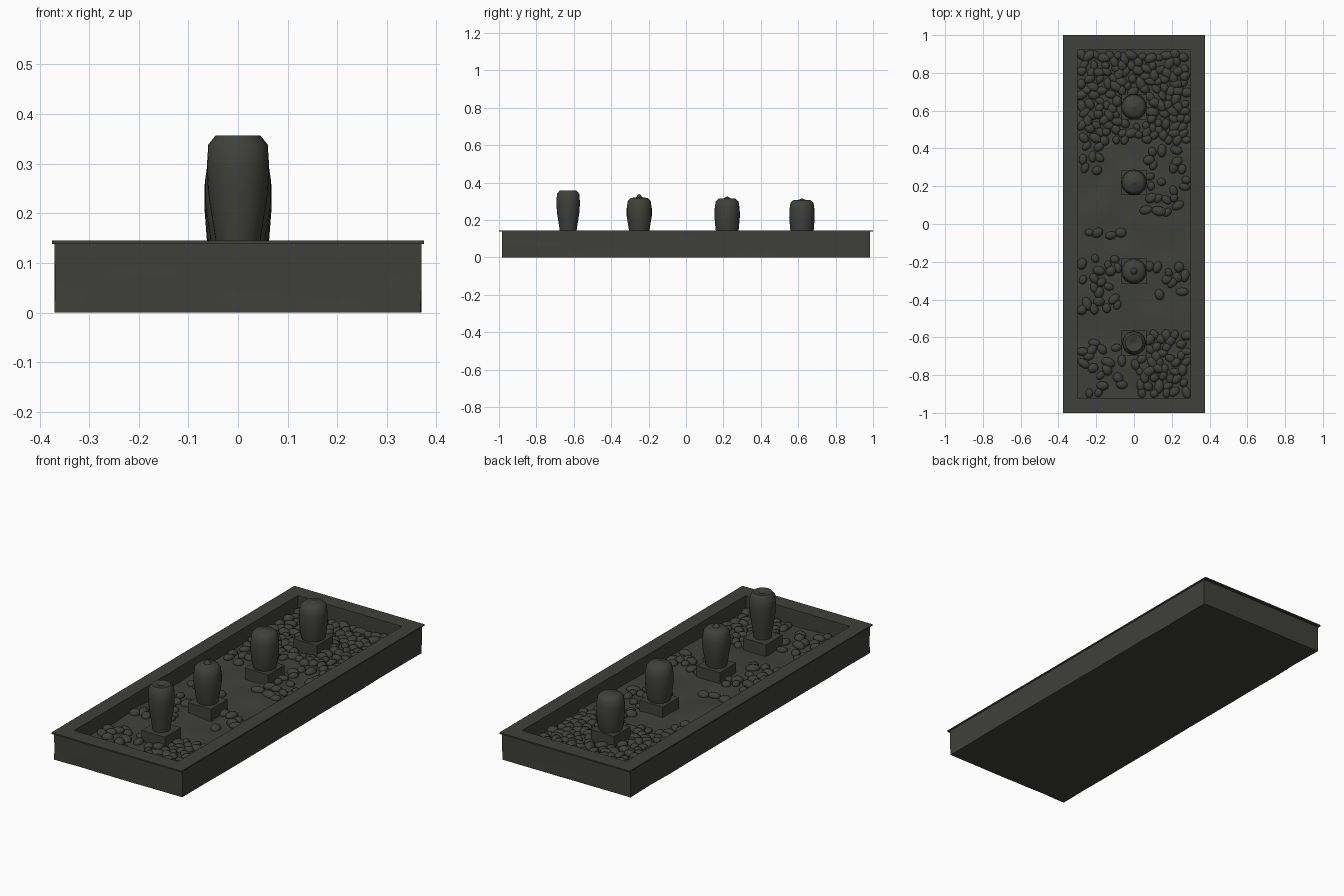
import bpy, bmesh, math, random
from mathutils import Vector, Matrix, noise

old = bpy.data.objects.get("Cube")
if old:
    bpy.data.objects.remove(old)
random.seed(4)

stone = bpy.data.materials.new("dark_olive_stone")
stone.use_nodes = True
COLOUR = (0.05, 0.05, 0.043, 1)
stone.diffuse_color = COLOUR
stone.node_tree.nodes["Principled BSDF"].inputs["Base Color"].default_value = COLOUR


def finish(name, bm, angle=None):
    """Turn a bmesh into a named object, optionally smooth shaded."""
    mesh = bpy.data.meshes.new(name)
    bm.to_mesh(mesh)
    bm.free()
    obj = bpy.data.objects.new(name, mesh)
    bpy.context.collection.objects.link(obj)
    mesh.materials.append(stone)
    if angle:
        bpy.ops.object.select_all(action="DESELECT")
        obj.select_set(True)
        bpy.context.view_layer.objects.active = obj
        bpy.ops.object.shade_smooth_by_angle(angle=math.radians(angle))
    return obj


def box(name, centre, size):
    bm = bmesh.new()
    place = Matrix.Translation(centre) @ Matrix.Diagonal((*size, 1))
    bmesh.ops.create_cube(bm, size=1, matrix=place)
    return finish(name, bm)


def ground(x, y):
    """Gently uneven height of the bed."""
    return 0.065 + 0.012 * noise.noise(Vector((x * 6, y * 6, 0)))


# Trough body: open-topped box with slightly hewn sides
bm = bmesh.new()
bmesh.ops.create_cube(bm, size=1, matrix=Matrix.Translation((0, 0, 0.07))
                      @ Matrix.Diagonal((0.74, 1.97, 0.14, 1)))
bmesh.ops.delete(bm, geom=[f for f in bm.faces if f.normal.z > 0.5], context="FACES")
bmesh.ops.subdivide_edges(bm, edges=bm.edges[:], cuts=11, use_grid_fill=True)
for v in bm.verts:
    dent = 0.006 * abs(noise.noise(v.co * 7)) * (1 - v.co.z / 0.14)
    if abs(v.co.x) > 0.369:
        v.co.x -= math.copysign(dent, v.co.x)
    if abs(v.co.y) > 0.984:
        v.co.y -= math.copysign(dent, v.co.y)
finish("trough_body", bm, 40)

# Flat rim with a thin overhang, continuing down as the inner walls
bm = bmesh.new()
loops = []
for hx, hy, z in ((0.36, 0.975, 0.138), (0.375, 1, 0.138), (0.375, 1, 0.145),
                  (0.30, 0.92, 0.145), (0.30, 0.92, 0.04)):
    loops.append([bm.verts.new((sx * hx, sy * hy, z))
                  for sx, sy in ((-1, -1), (1, -1), (1, 1), (-1, 1))])
for low, high in zip(loops, loops[1:]):
    for i in range(4):
        j = (i + 1) % 4
        bm.faces.new((low[i], low[j], high[j], high[i]))
finish("trough_rim", bm)

# Uneven bed inside the trough
bm = bmesh.new()
bmesh.ops.create_grid(bm, x_segments=24, y_segments=72, size=1,
                      matrix=Matrix.Diagonal((0.302, 0.922, 1, 1)))
for v in bm.verts:
    v.co.z = ground(v.co.x, v.co.y)
finish("bed", bm, 60)

# Four plinths, each carrying a rounded jar
# jar: y position, body top, finial top, radii from foot to crown
JARS = (
    (-0.63, 0.357, 0.357, (0.042, 0.047, 0.060, 0.063, 0.060, 0.045)),
    (-0.25, 0.318, 0.338, (0.050, 0.056, 0.067, 0.067, 0.061, 0.045)),
    (0.22, 0.314, 0.326, (0.054, 0.062, 0.068, 0.067, 0.061, 0.045)),
    (0.62, 0.306, 0.316, (0.056, 0.063, 0.068, 0.067, 0.062, 0.046)),
)
LEVELS = (0, 0.15, 0.5, 0.72, 0.92, 1)
FOOT = 0.122
for n, (y, top, tip, radii) in enumerate(JARS, 1):
    box(f"plinth_{n}", (0, y, 0.08), (0.134, 0.134, 0.086))
    profile = [(0, FOOT)] + [(r, FOOT + t * (top - FOOT)) for r, t in zip(radii, LEVELS)]
    if tip > top:
        profile += [(0.018, top + 0.002), (0.008, tip - 0.004), (0, tip)]
    else:
        profile += [(0.02, top), (0.014, top - 0.006), (0, top - 0.006)]
    bm = bmesh.new()
    verts = [bm.verts.new((r, 0, z)) for r, z in profile]
    edges = [bm.edges.new(pair) for pair in zip(verts, verts[1:])]
    bmesh.ops.spin(bm, geom=verts + edges, cent=(0, 0, 0), axis=(0, 0, 1),
                   angle=math.tau, steps=28)
    bmesh.ops.remove_doubles(bm, verts=bm.verts[:], dist=0.0002)
    bmesh.ops.recalc_face_normals(bm, faces=bm.faces[:])
    finish(f"jar_{n}", bm, 50).location = (0, y, 0)

# Rounded pebbles scattered by area: x range, y range, number
AREAS = (
    (-0.28, 0.28, 0.44, 0.90, 190),
    (-0.28, -0.18, 0.27, 0.44, 7),
    (0.05, 0.28, 0.05, 0.40, 22),
    (-0.28, -0.06, -0.08, -0.03, 4),
    (-0.28, -0.08, -0.48, -0.18, 20),
    (0.08, 0.28, -0.38, -0.20, 10),
    (-0.28, 0.02, -0.90, -0.62, 18),
    (0.03, 0.28, -0.90, -0.58, 42),
)
bm = bmesh.new()
placed = []
for x0, x1, y0, y1, count in AREAS:
    tries = 0
    wanted = len(placed) + count
    while len(placed) < wanted and tries < 3000:
        tries += 1
        spot = Vector((random.uniform(x0, x1), random.uniform(y0, y1)))
        on_plinth = any(abs(spot.x) < 0.08 and abs(spot.y - jar[0]) < 0.08 for jar in JARS)
        if on_plinth or any((spot - p).length < 0.034 for p in placed):
            continue
        placed.append(spot)
        width = random.uniform(0.019, 0.026)
        length = width * random.uniform(1.1, 1.6)
        place = (Matrix.Translation((spot.x, spot.y, ground(*spot) + 0.004))
                 @ Matrix.Rotation(random.uniform(0, math.tau), 4, "Z")
                 @ Matrix.Rotation(random.uniform(-0.25, 0.25), 4, "X")
                 @ Matrix.Diagonal((length, width, width * 0.8, 1)))
        bmesh.ops.create_uvsphere(bm, u_segments=12, v_segments=8, radius=1, matrix=place)
finish("pebbles", bm, 70)
